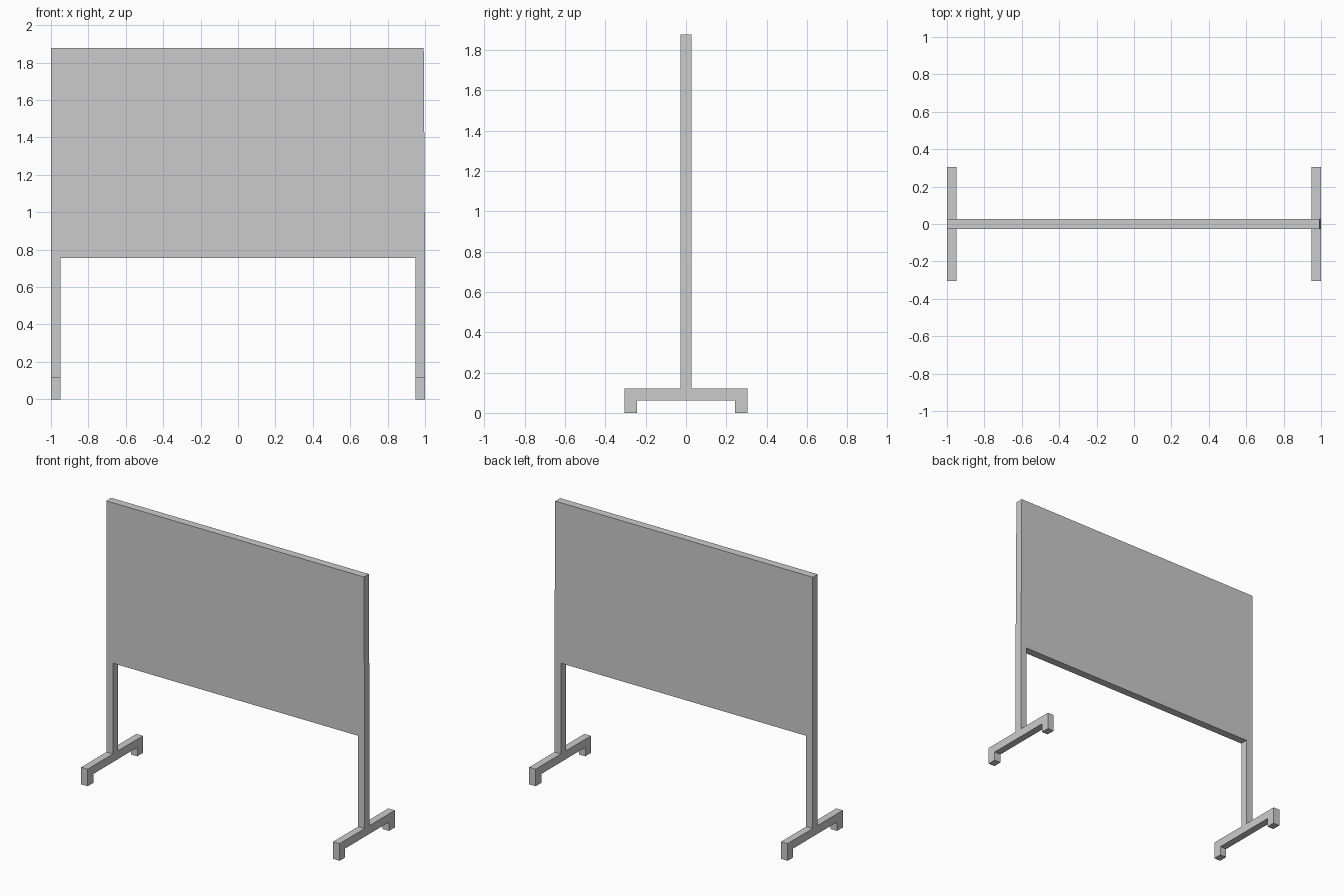
import bpy, bmesh

if "Cube" in bpy.data.objects:
    bpy.data.objects.remove(bpy.data.objects["Cube"])


def extrude_profile(name, points, to3d, offset):
    """Closed flat profile extruded into a solid."""
    bm = bmesh.new()
    face = bm.faces.new([bm.verts.new(to3d(*p)) for p in points])
    res = bmesh.ops.extrude_face_region(bm, geom=[face], use_keep_orig=True)
    moved = [v for v in res["geom"] if isinstance(v, bmesh.types.BMVert)]
    bmesh.ops.translate(bm, verts=moved, vec=offset)
    bmesh.ops.recalc_face_normals(bm, faces=bm.faces)
    mesh = bpy.data.meshes.new(name)
    bm.to_mesh(mesh)
    bm.free()
    obj = bpy.data.objects.new(name, mesh)
    bpy.context.collection.objects.link(obj)
    return obj


W = 0.05        # leg width
T = 0.0275      # half thickness of board and posts
BAR_TOP = 0.12
BOARD_LOW, BOARD_TOP = 0.755, 1.878

# Board and both posts as one flush panel; right edge leans in slightly
panel = [(-1, BAR_TOP), (-1 + W, BAR_TOP), (-1 + W, BOARD_LOW),
         (1 - W, BOARD_LOW), (1 - W, BAR_TOP), (1, BAR_TOP),
         (1, BOARD_LOW), (0.993, BOARD_TOP), (-1, BOARD_TOP)]
extrude_profile("board_with_posts", panel,
                lambda x, z: (x, -T, z), (0, 2 * T, 0))

# Bridge-shaped feet under each post
half = [(0.305, BAR_TOP), (0.305, 0), (0.243, 0), (0.243, 0.062)]
foot = half + [(-y, z) for y, z in reversed(half)]
for side, x0 in (("left", -1), ("right", 1 - W)):
    extrude_profile(side + "_foot", foot,
                    lambda y, z: (x0, y, z), (W, 0, 0))
